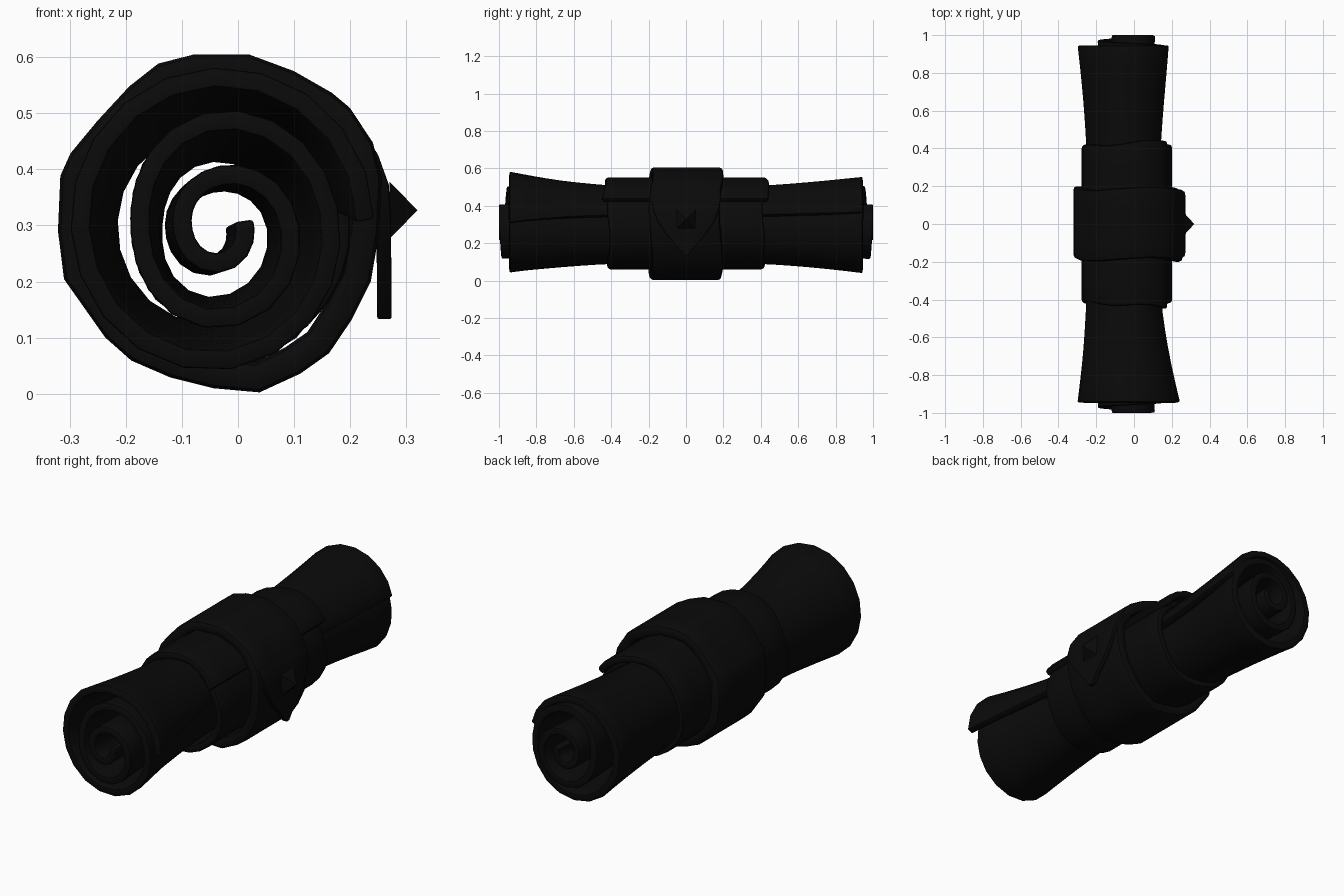
import bpy, bmesh, math

default = bpy.data.objects.get("Cube")
if default:
    bpy.data.objects.remove(default, do_unlink=True)

black = bpy.data.materials.new("soot_black")
black.use_nodes = True
colour = (0.003, 0.003, 0.003, 1)
black.diffuse_color = colour
black.node_tree.nodes["Principled BSDF"].inputs["Base Color"].default_value = colour


def keyed(keys, t):
    """Smooth interpolation through evenly spaced values, t in key units."""
    last = len(keys) - 1
    i = min(max(int(t), 0), last - 1)
    a, b = keys[i], keys[i + 1]
    before, after = keys[max(i - 1, 0)], keys[min(i + 2, last)]
    f = t - i
    return (a * (1 - f) + b * f
            + f * (1 - f) * ((1 - f) * (2 * a - before - b) + f * (2 * b - a - after)) / 2)


def clockwise(centre, turn, radius):
    """Point at a clockwise turn from +x, seen from the front."""
    angle = -math.tau * turn
    return centre[0] + radius * math.cos(angle), centre[1] + radius * math.sin(angle)


def finish(obj):
    obj.data.materials.append(black)
    bpy.ops.object.select_all(action="DESELECT")
    obj.select_set(True)
    bpy.context.view_layer.objects.active = obj
    for mod in list(obj.modifiers):
        bpy.ops.object.modifier_apply(modifier=mod.name)
    bm = bmesh.new()
    bm.from_mesh(obj.data)
    bmesh.ops.recalc_face_normals(bm, faces=bm.faces)
    bm.to_mesh(obj.data)
    bm.free()
    bpy.ops.object.shade_smooth_by_angle(angle=math.radians(40))


def sheet(name, rows, columns, place, thickness, bevel, closed=False):
    """Thick sheet from a grid; place(row, column) gives each point."""
    bm = bmesh.new()
    grid = [[bm.verts.new(place(r, c)) for c in range(columns)] for r in range(rows)]
    for r in range(rows if closed else rows - 1):
        upper, lower = grid[r], grid[(r + 1) % rows]
        for c in range(columns - 1):
            bm.faces.new((upper[c], upper[c + 1], lower[c + 1], lower[c]))
    bmesh.ops.recalc_face_normals(bm, faces=bm.faces)
    mesh = bpy.data.meshes.new(name)
    bm.to_mesh(mesh)
    bm.free()
    obj = bpy.data.objects.new(name, mesh)
    bpy.context.collection.objects.link(obj)
    solid = obj.modifiers.new("thickness", "SOLIDIFY")
    solid.thickness = thickness
    solid.offset = 0
    edge = obj.modifiers.new("soft_edge", "BEVEL")
    edge.width = bevel
    edge.segments = 2
    edge.limit_method = "ANGLE"
    edge.angle_limit = math.radians(50)
    finish(obj)


# Rolled sheet: three turns, radii per quarter turn, flaring at both ends
end_radii = [.045, .075, .065, .08, .125, .175, .14, .18, .2, .25, .247, .257, .262]
mid_radii = [.045, .072, .063, .075, .118, .145, .102, .13, .148, .19, .182, .187, .178]
STEPS, SPANS = 60, 20


def roll_point(r, c):
    s = 2 * c / SPANS - 1
    flare = max(0, (abs(s) - .3) / .7) ** 1.6
    full = 2.96 + (.04 * flare if s < 0 else 0)
    turn = full * r / (STEPS - 1)
    inner, outer = keyed(mid_radii, turn * 4), keyed(end_radii, turn * 4)
    radius = inner + (outer - inner) * flare
    if s > 0 and turn > 2.5:
        radius *= 1 - .42 * (turn - 2.5) * flare
    x, z = clockwise((-.05 + .015 * flare, .3 + .008 * flare), turn, radius)
    reach = 1 - .055 * min(max(turn - 1, 0), 1)
    return x, s * reach, z


sheet("rolled_sheet", STEPS, SPANS + 1, roll_point, .035, .006)

# Wrap around the middle, its loose end overlapping at the upper left side
wrap_radii = [.21, .22, .222, .222, .225, .232, .238]
WRAP = 30


def wrap_point(r, c):
    f = r / (WRAP - 1)
    turn = -.16 + 1.07 * f
    x, z = clockwise((-.035, .3), turn, keyed(wrap_radii, f * 6))
    half = .415 + .03 * max(0, f - .7) / .3
    ripple = .008 * math.sin(turn * 25)
    return x, (c / 4 - 1) * half + ripple, z


sheet("middle_wrap", WRAP, 9, wrap_point, .036, .012)

# Broad strap: uneven closed ring
ring = [(-.08, .605), (.02, .605), (.1, .575), (.17, .535), (.2, .51), (.24, .45),
        (.255, .39), (.25, .29), (.235, .2), (.2, .13), (.16, .07), (.11, .035),
        (.04, .002), (-.04, .01), (-.12, .03), (-.19, .06), (-.235, .1), (-.31, .205),
        (-.32, .29), (-.316, .39), (-.3, .425), (-.25, .485), (-.19, .55), (-.14, .59)]


def strap_point(r, c):
    x, z = ring[r]
    x, z = -.03 + (x + .03) * .91, .303 + (z - .303) * .91
    return x, (c / 2 - 1) * .19 + .01 * math.sin(r * .8), z


sheet("strap", len(ring), 5, strap_point, .054, .018, closed=True)

# Pointed strap end hanging on the left side: x, z and half width
flap = [(.207, .47, .185), (.238, .42, .183), (.256, .37, .172), (.26, .31, .148),
        (.26, .25, .107), (.261, .19, .055), (.261, .133, .01)]


def flap_point(r, c):
    x, z, half = flap[r]
    return x, (c / 2 - 1) * half, z


sheet("strap_end", len(flap), 5, flap_point, .026, .004)

# Square pointed stud
bpy.ops.mesh.primitive_cone_add(vertices=4, radius1=.072, radius2=0, depth=.05,
                                location=(.295, 0, .327))
stud = bpy.context.object
stud.name = "stud"
for v in stud.data.vertices:
    x, y, z = v.co
    turned = math.sqrt(.5)
    v.co = (z, (x - y) * turned, (x + y) * turned)
finish(stud)
